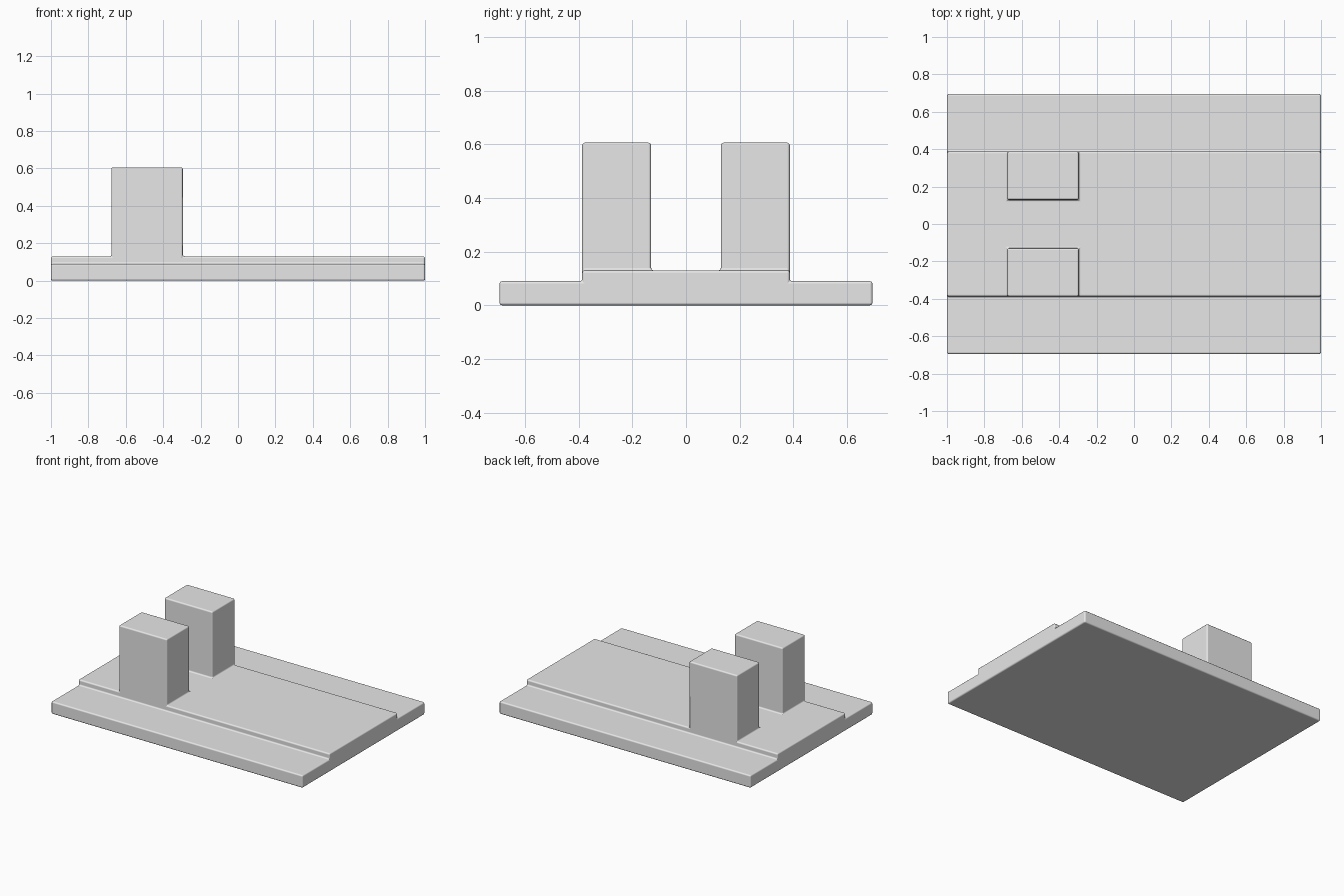
import bpy
import bmesh
from math import radians

cube = bpy.data.objects.get("Cube")
if cube:
    bpy.data.objects.remove(cube, do_unlink=True)

# Single grey material
grey = bpy.data.materials.new("light_grey")
grey.use_nodes = True
colour = (0.8, 0.8, 0.8, 1)
grey.diffuse_color = colour
grey.node_tree.nodes["Principled BSDF"].inputs["Base Color"].default_value = colour

# Key sizes
HALF_WIDTH, STEP, INNER = 0.695, 0.387, 0.13
LEDGE_Z, DECK_Z, POST_Z = 0.09, 0.13, 0.606
POST_X0, POST_X1 = -0.677, -0.295

bm = bmesh.new()

# Stepped base: a cross-section swept along x, with stations at the posts
half = [(INNER, DECK_Z), (STEP, DECK_Z), (STEP, LEDGE_Z),
        (HALF_WIDTH, LEDGE_Z), (HALF_WIDTH, 0)]
profile = half + [(-y, z) for y, z in reversed(half)]
rings = [[bm.verts.new((x, y, z)) for y, z in profile]
         for x in (-1, POST_X0, POST_X1, 1)]
n = len(profile)
for a, b in zip(rings, rings[1:]):
    for i in range(n):
        j = (i + 1) % n
        bm.faces.new((a[i], a[j], b[j], b[i]))
bm.faces.new(rings[0])
bm.faces.new(rings[-1])
bmesh.ops.recalc_face_normals(bm, faces=bm.faces)

# Pair of posts: raise the deck patches at the outer edges of the deck
for face in list(bm.faces):
    c = face.calc_center_median()
    if POST_X0 < c.x < POST_X1 and INNER < abs(c.y) < STEP and c.z > LEDGE_Z + 0.03:
        raised = bmesh.ops.extrude_face_region(bm, geom=[face])
        top = [v for v in raised["geom"] if isinstance(v, bmesh.types.BMVert)]
        bmesh.ops.translate(bm, verts=top, vec=(0, 0, POST_Z - DECK_Z))
        if face.is_valid:
            bmesh.ops.delete(bm, geom=[face], context="FACES_ONLY")

# Merge flat regions so that only real corners are rounded
bmesh.ops.dissolve_limit(bm, angle_limit=radians(1), verts=bm.verts, edges=bm.edges)
bmesh.ops.recalc_face_normals(bm, faces=bm.faces)

mesh = bpy.data.meshes.new("stepped_base_with_posts")
bm.to_mesh(mesh)
bm.free()
mesh.materials.append(grey)
body = bpy.data.objects.new("stepped_base_with_posts", mesh)
bpy.context.collection.objects.link(body)

# Small rounded edges and fillets
bpy.ops.object.select_all(action="DESELECT")
body.select_set(True)
bpy.context.view_layer.objects.active = body
bpy.ops.object.shade_smooth()
bevel = body.modifiers.new("rounded_edges", "BEVEL")
bevel.width = 0.01
bevel.segments = 3
bevel.limit_method = "ANGLE"
bevel.harden_normals = True
